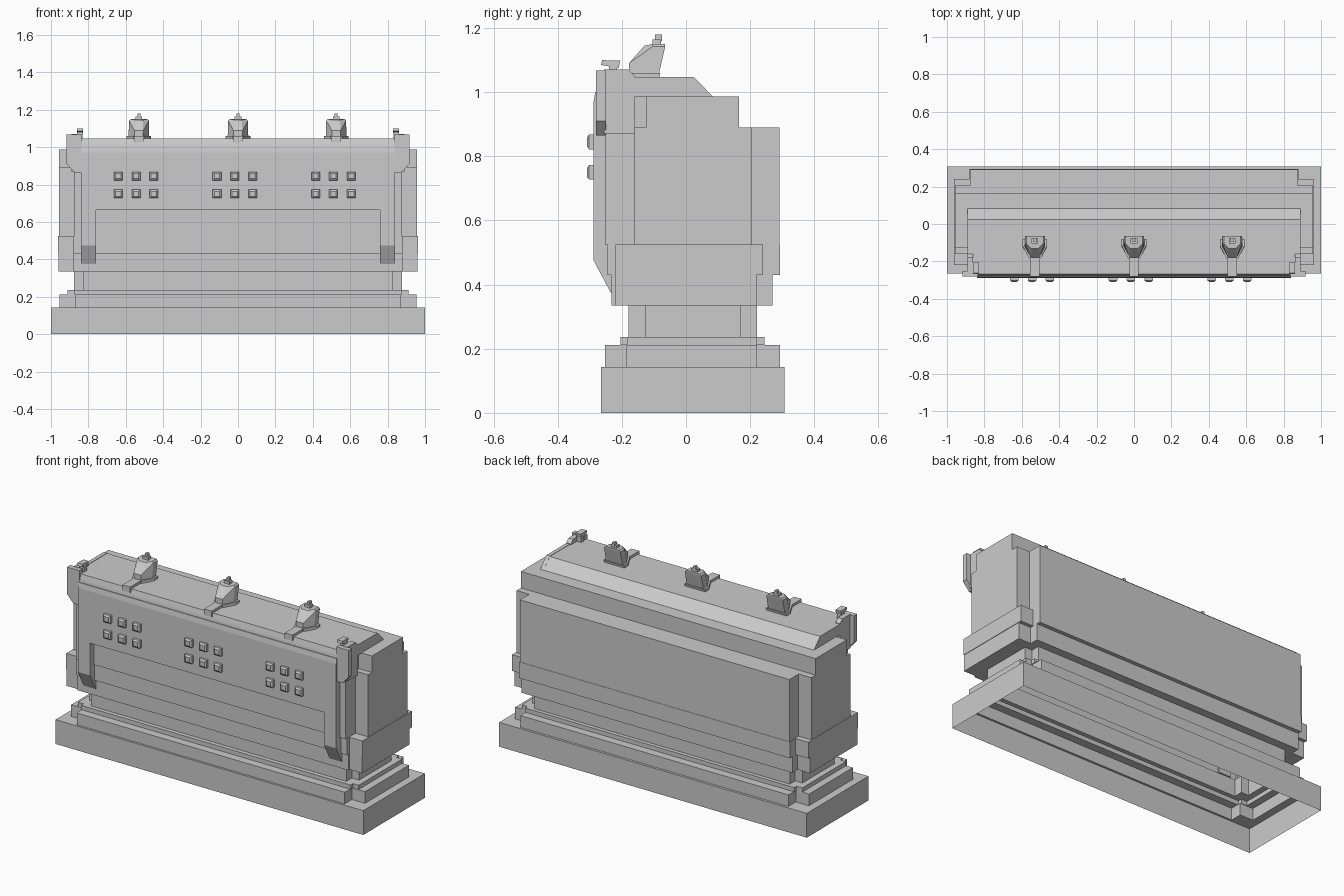
import bpy, bmesh
from mathutils import Vector

if "Cube" in bpy.data.objects:
    bpy.data.objects.remove(bpy.data.objects["Cube"])


def finish(bm, name, recalc=True):
    bmesh.ops.remove_doubles(bm, verts=bm.verts, dist=1e-5)
    if recalc:
        bmesh.ops.recalc_face_normals(bm, faces=bm.faces)
    me = bpy.data.meshes.new(name)
    bm.to_mesh(me)
    bm.free()
    ob = bpy.data.objects.new(name, me)
    bpy.context.collection.objects.link(ob)
    return ob


def bevel(ob, width):
    mod = ob.modifiers.new("soft_edge", 'BEVEL')
    mod.width = width
    mod.segments = 1
    mod.limit_method = 'ANGLE'


def prism(name, pts, a, b, axis='x'):
    """Extrude a 2D profile: (y,z) along x, or (x,z) along y."""
    bm = bmesh.new()
    put = (lambda p, t: (t, p[0], p[1])) if axis == 'x' else (lambda p, t: (p[0], t, p[1]))
    lo = [bm.verts.new(put(p, a)) for p in pts]
    hi = [bm.verts.new(put(p, b)) for p in pts]
    bm.faces.new(lo)
    bm.faces.new(hi)
    for i in range(len(pts)):
        j = (i + 1) % len(pts)
        bm.faces.new((lo[i], lo[j], hi[j], hi[i]))
    return finish(bm, name)


def box(name, x0, x1, y0, y1, z0, z1):
    return prism(name, [(y0, z0), (y1, z0), (y1, z1), (y0, z1)], x0, x1)


def loft(name, rings):
    """Closed solid through rings with equal point counts."""
    bm = bmesh.new()
    rows = [[bm.verts.new(p) for p in r] for r in rings]
    n = len(rows[0])
    for r, s in zip(rows, rows[1:]):
        for i in range(n):
            j = (i + 1) % n
            bm.faces.new((r[i], r[j], s[j], s[i]))
    bm.faces.new(rows[0])
    bm.faces.new(rows[-1])
    return finish(bm, name)


def outline(xo, xi, y0, y1, n0, n1, z):
    """Rectangle with notched corners."""
    half = [(xi, y0), (xi, n0), (xo, n0), (xo, n1), (xi, n1), (xi, y1)]
    pts = half + [(-x, y) for x, y in reversed(half)]
    return [Vector((x, y, z)) for x, y in pts]


# Stepped body: hollow shell, open underneath (xo, xi, y0, y1, n0, n1, z0, z1)
levels = [
    (1.0, 1.0, -.265, .307, -.265, .307, 0, .143),
    (.955, .87, -.253, .293, -.185, .222, .143, .212),
    (.912, .875, -.205, .245, -.182, .222, .212, .237),
    (.877, .83, -.18, .222, -.128, .172, .237, .335),
    (.96, .88, -.232, .27, -.22, .22, .335, .43),
    (.963, .88, -.245, .293, -.22, .24, .43, .525),
    (.958, .876, -.252, .291, -.16, .205, .525, .89),
    (.958, .876, -.125, .165, -.125, .165, .89, .987),
]
bm = bmesh.new()
prev = None
for *plan, z0, z1 in levels:
    for z in (z0, z1):
        ring = [bm.verts.new(p) for p in outline(*plan, z)]
        if prev:
            for i in range(12):
                j = (i + 1) % 12
                bm.faces.new((prev[i], prev[j], ring[j], ring[i]))
        prev = ring
bm.faces.new(prev)
bmesh.ops.dissolve_degenerate(bm, edges=bm.edges, dist=1e-5)
body = finish(bm, "stepped_body")

# The top block keeps the full outer width
upper = box("upper_body", -.958, .958, -.125, .165, .88, .987)
bevel(upper, .006)

# Roof with sloped rear edge
prism("roof", [(-.253, .87), (-.1, .87), (.085, .985), (.025, 1.045), (-.253, 1.045)], -.872, .872)

# Front panel with its top trim and two hanging legs
prism("front_panel", [(-.288, .665), (-.24, .665), (-.24, 1.0), (-.283, 1.0), (-.288, .97)], -.84, .84)
prism("panel_trim", [(-.283, .97), (-.24, .97), (-.24, 1.045), (-.268, 1.045), (-.276, 1.015)], -.84, .84)
for s in (-1, 1):
    prism("panel_leg", [(-.288, .67), (-.288, .475), (-.235, .375), (-.225, .375), (-.225, .67)],
          s * .76, s * .84)

    # Corner brackets wrapping from front to roof
    face = [(.835, 1.068), (.916, 1.068), (.916, .91), (.875, .865), (.835, .865)]
    prism("corner_bracket", [(s * x, z) for x, z in face], -.28, -.25, 'y')
    prism("bracket_arm", [(-.255, .87), (-.16, .87), (-.16, 1.05), (-.18, 1.07), (-.255, 1.07)],
          s * .86, s * .89)
    prism("roof_end_rib", [(-.25, .985), (.085, .985), (.025, 1.047), (-.25, 1.047)],
          s * .868, s * .89)

    # Small hooked clips on the brackets
    box("clip_post", s * .832, s * .858, -.24, -.215, 1.04, 1.09)
    prism("clip_hook", [(-.265, 1.085), (-.21, 1.075), (-.205, 1.098), (-.262, 1.1)],
          s * .828, s * .862)

# Buttons in three groups of two rows
for cx in (-.545, -.017, .51):
    for dx in (-.095, 0, .095):
        for z in (.845, .75):
            x = cx + dx
            loft("button", [[(x + a * h, y, z + b * h) for a, b in ((-1, -1), (1, -1), (1, 1), (-1, 1))]
                            for h, y in ((.023, -.285), (.023, -.302), (.014, -.309))])

# Roof lamps: wedge plate, faceted hood, knob and front strap
for cx in (-.53, 0, .525):
    def wedge(w_back, w_front, yb, ym, yf, z, zf=None):
        zf = z if zf is None else zf
        return [(cx - w_back, yb, z), (cx + w_back, yb, z), (cx + w_back, ym, z),
                (cx + w_front, yf, zf), (cx - w_front, yf, zf), (cx - w_back, ym, z)]
    loft("lamp_plate", [wedge(.066, .03, -.085, -.12, -.185, 1.04),
                        wedge(.066, .03, -.08, -.115, -.185, 1.06)])
    loft("lamp_hood", [wedge(.055, .022, -.085, -.12, -.178, 1.055),
                       wedge(.053, .024, -.065, -.105, -.178, 1.142, 1.09),
                       wedge(.045, .020, -.065, -.105, -.13, 1.15, 1.145)])
    box("lamp_knob", cx - .018, cx + .018, -.105, -.078, 1.14, 1.165)
    box("lamp_knob_tip", cx - .008, cx + .008, -.097, -.075, 1.16, 1.18)
    prism("lamp_strap", [(-.28, 1.025), (-.25, 1.025), (-.18, 1.04), (-.18, 1.06), (-.28, 1.06)],
          cx - .025, cx + .025)
